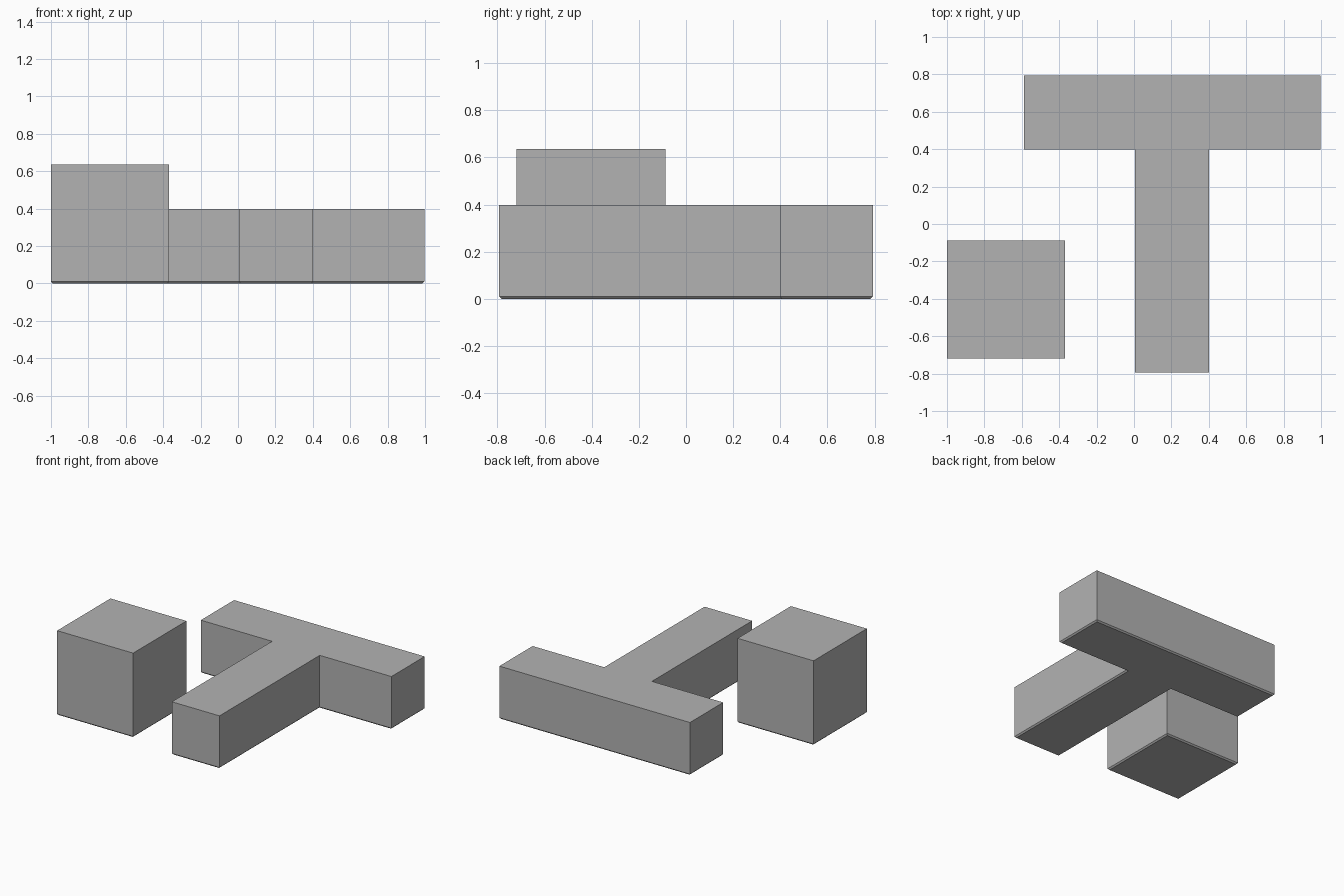
import bpy
import bmesh
from mathutils import Vector

if "Cube" in bpy.data.objects:
    bpy.data.objects.remove(bpy.data.objects["Cube"])

CHAMFER = 0.01

grey = bpy.data.materials.new("plain grey")
grey.diffuse_color = (0.45, 0.45, 0.45, 1)
grey.use_nodes = True
grey.node_tree.nodes["Principled BSDF"].inputs["Base Color"].default_value = grey.diffuse_color


def inset_outline(points, d):
    """Move each corner of a counter-clockwise right-angled outline inward."""
    result = []
    for i, p in enumerate(points):
        a = (p - points[i - 1]).normalized()
        b = (points[(i + 1) % len(points)] - p).normalized()
        result.append(p + d * (Vector((-a.y, a.x)) + Vector((-b.y, b.x))))
    return result


def block(name, outline, height):
    """Upright block with a small chamfer around its base."""
    outline = [Vector(p) for p in outline]
    levels = [(inset_outline(outline, CHAMFER), 0), (outline, CHAMFER), (outline, height)]
    bm = bmesh.new()
    rings = [[bm.verts.new((p.x, p.y, z)) for p in ring] for ring, z in levels]
    n = len(outline)
    for low, high in zip(rings, rings[1:]):
        for i in range(n):
            j = (i + 1) % n
            bm.faces.new((low[i], low[j], high[j], high[i]))
    bm.faces.new(rings[0][::-1])
    bm.faces.new(rings[-1])
    mesh = bpy.data.meshes.new(name)
    bm.to_mesh(mesh)
    bm.free()
    mesh.materials.append(grey)
    obj = bpy.data.objects.new(name, mesh)
    bpy.context.collection.objects.link(obj)


# T-shaped block: stem towards the front, crossbar at the back
block("t_block", [(0.005, -0.793), (0.401, -0.793), (0.401, 0.398), (0.997, 0.398),
                  (0.997, 0.793), (-0.588, 0.793), (-0.588, 0.398), (0.005, 0.398)], 0.398)

# Separate cube to the left of the stem
block("cube", [(-1, -0.72), (-0.368, -0.72), (-0.368, -0.087), (-1, -0.087)], 0.636)
